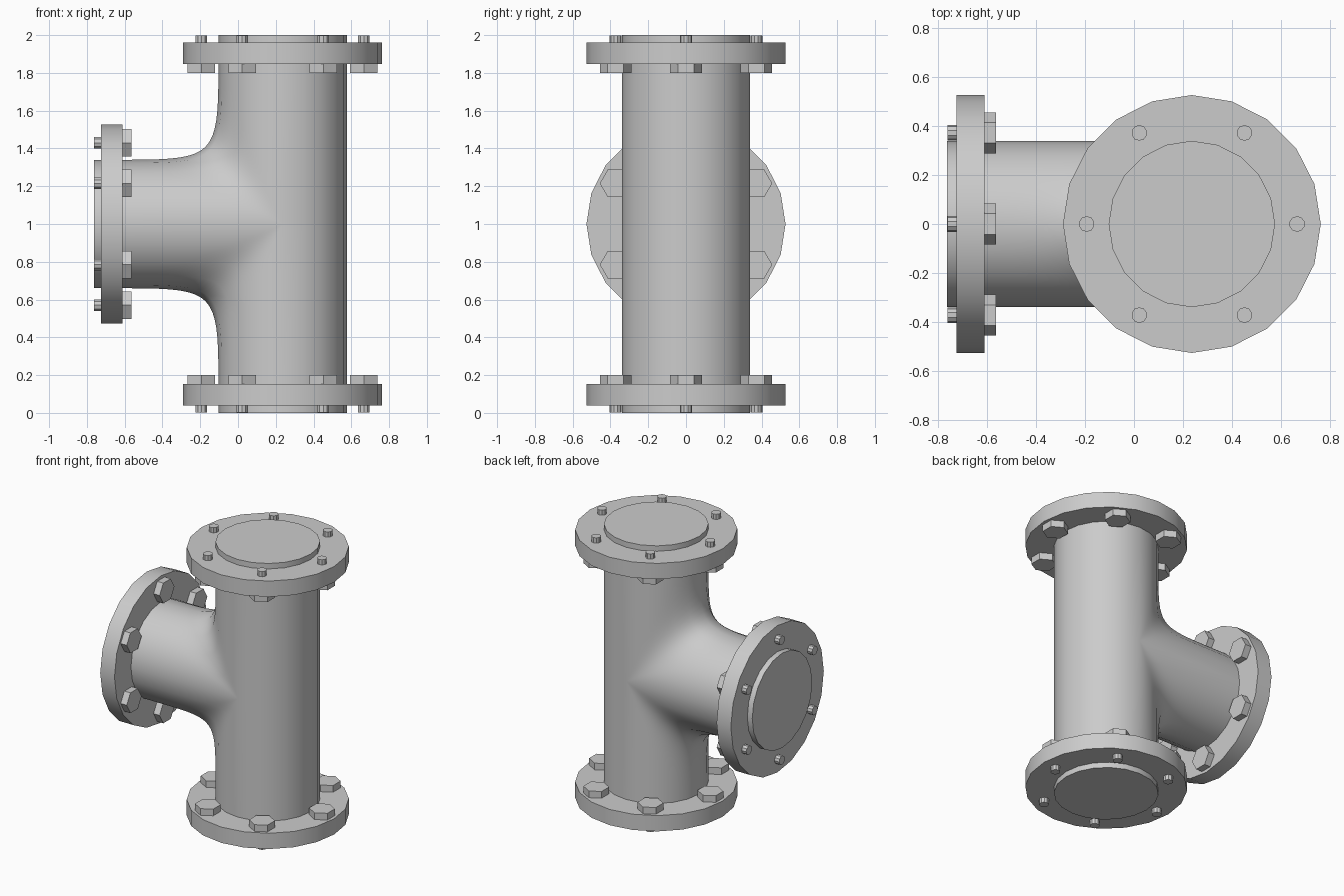
import bpy, bmesh
from math import sin, cos, pi, radians
from mathutils import Matrix, Vector

if "Cube" in bpy.data.objects:
    bpy.data.objects.remove(bpy.data.objects["Cube"])

R, SIDES = 0.34, 20            # pipe radius and roundness
FLANGE_R, BOLT_CIRCLE = 0.527, 0.43
FILLET = 0.55                  # length of the blend between pipe and branch
CENTRE = Matrix.Translation((0.2365, 0, 1))


def finish(bm, name, matrix):
    bmesh.ops.remove_doubles(bm, verts=bm.verts, dist=1e-5)
    bmesh.ops.recalc_face_normals(bm, faces=bm.faces)
    bm.transform(matrix)
    mesh = bpy.data.meshes.new(name)
    bm.to_mesh(mesh)
    bm.free()
    ob = bpy.data.objects.new(name, mesh)
    bpy.context.collection.objects.link(ob)
    bpy.ops.object.select_all(action='DESELECT')
    ob.select_set(True)
    bpy.context.view_layer.objects.active = ob
    bpy.ops.object.shade_smooth_by_angle(angle=radians(30))


def prism(bm, x, y, radius, sides, z0, z1):
    rings = [[bm.verts.new((x + radius * sin(2 * pi * i / sides),
                            y + radius * cos(2 * pi * i / sides), z))
              for i in range(sides)] for z in (z0, z1)]
    for i in range(sides):
        j = (i + 1) % sides
        bm.faces.new((rings[0][i], rings[0][j], rings[1][j], rings[1][i]))
    bm.faces.new(rings[0])
    bm.faces.new(rings[1])


def sheet(bm, rows):
    grid = [[bm.verts.new(p) for p in row] for row in rows]
    for a, b in zip(grid, grid[1:]):
        for i in range(len(a) - 1):
            bm.faces.new((a[i], a[i + 1], b[i + 1], b[i]))


# Tee body: slices at constant y, each blending the pipe wall into the branch wall
def tee_slice(t, side):
    y, w = R * sin(t), max(R * cos(t), 0)
    length = FILLET * max(cos(t), 0)
    path = [(w, 1)]
    for k in range(19):
        s = k / 18
        path.append((w + length * s ** 3, w + length * (1 - s) ** 3))
    path.append((1, w))
    return [Vector((-u, y, v * side)) for u, v in path]


angles = [-pi / 2 + pi * i / (SIDES // 2) for i in range(SIDES // 2 + 1)]
bm = bmesh.new()
for side in (1, -1):
    sheet(bm, [tee_slice(t, side) for t in angles])
sheet(bm, [[Vector((R * cos(t), R * sin(t), z)) for z in (-1, 0, 1)] for t in angles])
bmesh.ops.remove_doubles(bm, verts=bm.verts, dist=1e-5)
bmesh.ops.holes_fill(bm, edges=[e for e in bm.edges if e.is_boundary], sides=0)
finish(bm, "tee_pipe", CENTRE)

# Flange and six bolts on each of the three pipe ends
ends = {"top": Matrix.Identity(4),
        "bottom": Matrix.Rotation(pi, 4, 'Y'),
        "branch": Matrix.Rotation(-pi / 2, 4, 'Y')}
for label, turn in ends.items():
    bm = bmesh.new()
    prism(bm, 0, 0, FLANGE_R, SIDES, 0.848, 0.961)
    finish(bm, label + "_flange", CENTRE @ turn)
    bm = bmesh.new()
    for i in range(6):
        x, y = BOLT_CIRCLE * cos(i * pi / 3), BOLT_CIRCLE * sin(i * pi / 3)
        prism(bm, x, y, 0.084, 6, 0.80, 0.848)
        prism(bm, x, y, 0.032, 10, 0.84, 0.998)
    finish(bm, label + "_bolts", CENTRE @ turn)
